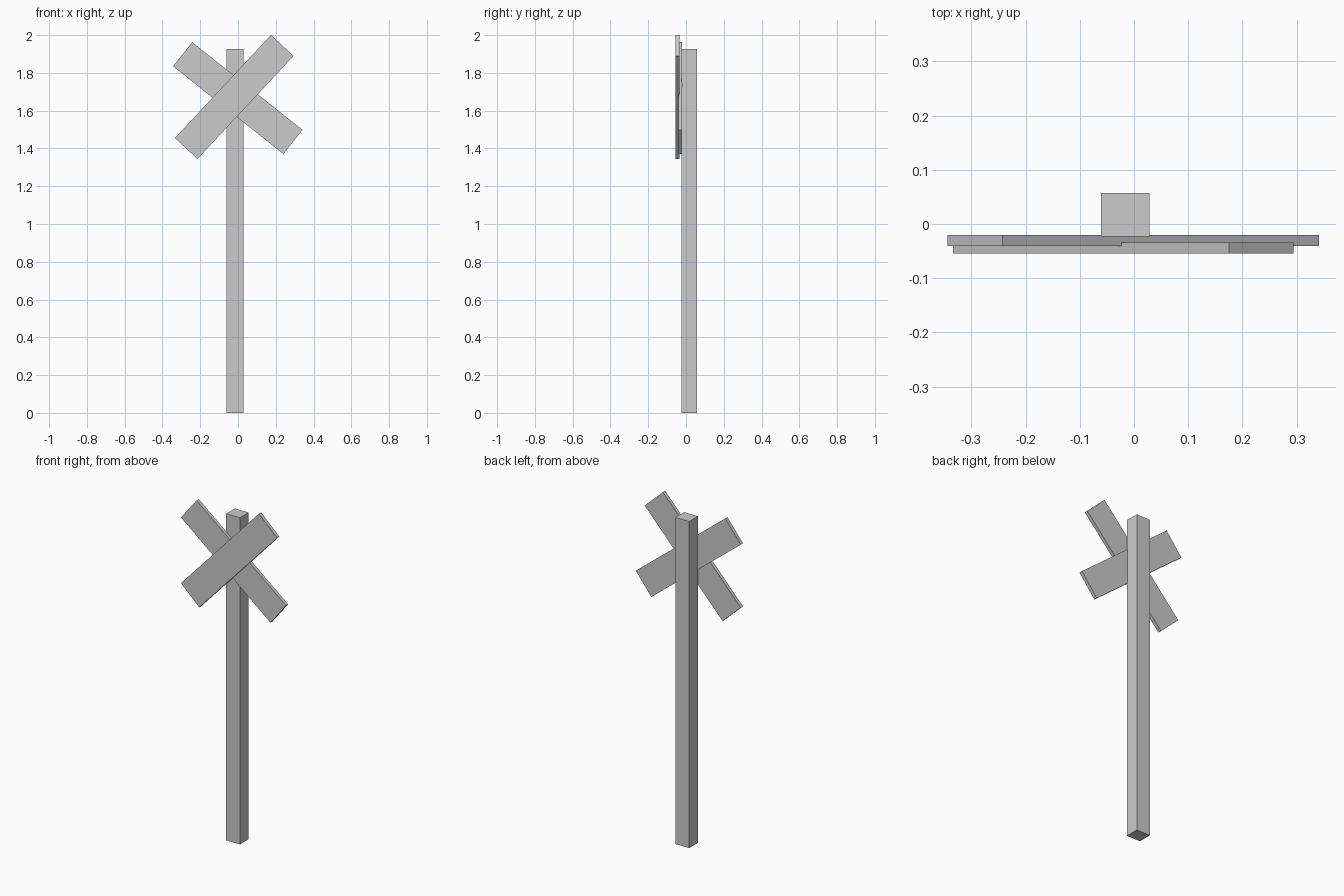
import bpy
from math import radians

cube = bpy.data.objects.get("Cube")
if cube:
    bpy.data.objects.remove(cube, do_unlink=True)

grey = bpy.data.materials.new("plain_grey")
grey.use_nodes = True
colour = (0.6, 0.6, 0.6, 1)
grey.diffuse_color = colour
grey.node_tree.nodes["Principled BSDF"].inputs["Base Color"].default_value = colour


def box(name, centre, size, tilt=0):
    """Box tilted in the front plane; a positive tilt raises its +x end."""
    bpy.ops.mesh.primitive_cube_add(size=1, location=centre,
                                    rotation=(0, -radians(tilt), 0))
    obj = bpy.context.object
    obj.name = name
    obj.scale = size
    bpy.ops.object.transform_apply(location=False, rotation=False, scale=True)
    obj.data.materials.append(grey)
    return obj


# Square upright post
box("post", (-0.016, 0.017, 0.963), (0.09, 0.081, 1.926))

# Two crossed boards, one lapped over the other
board = (0.746, 0.0205, 0.163)
box("rear_board", (-0.001, -0.0303, 1.6665), board, -38.5)
box("front_board", (-0.02, -0.0443, 1.6725), board, 47)
